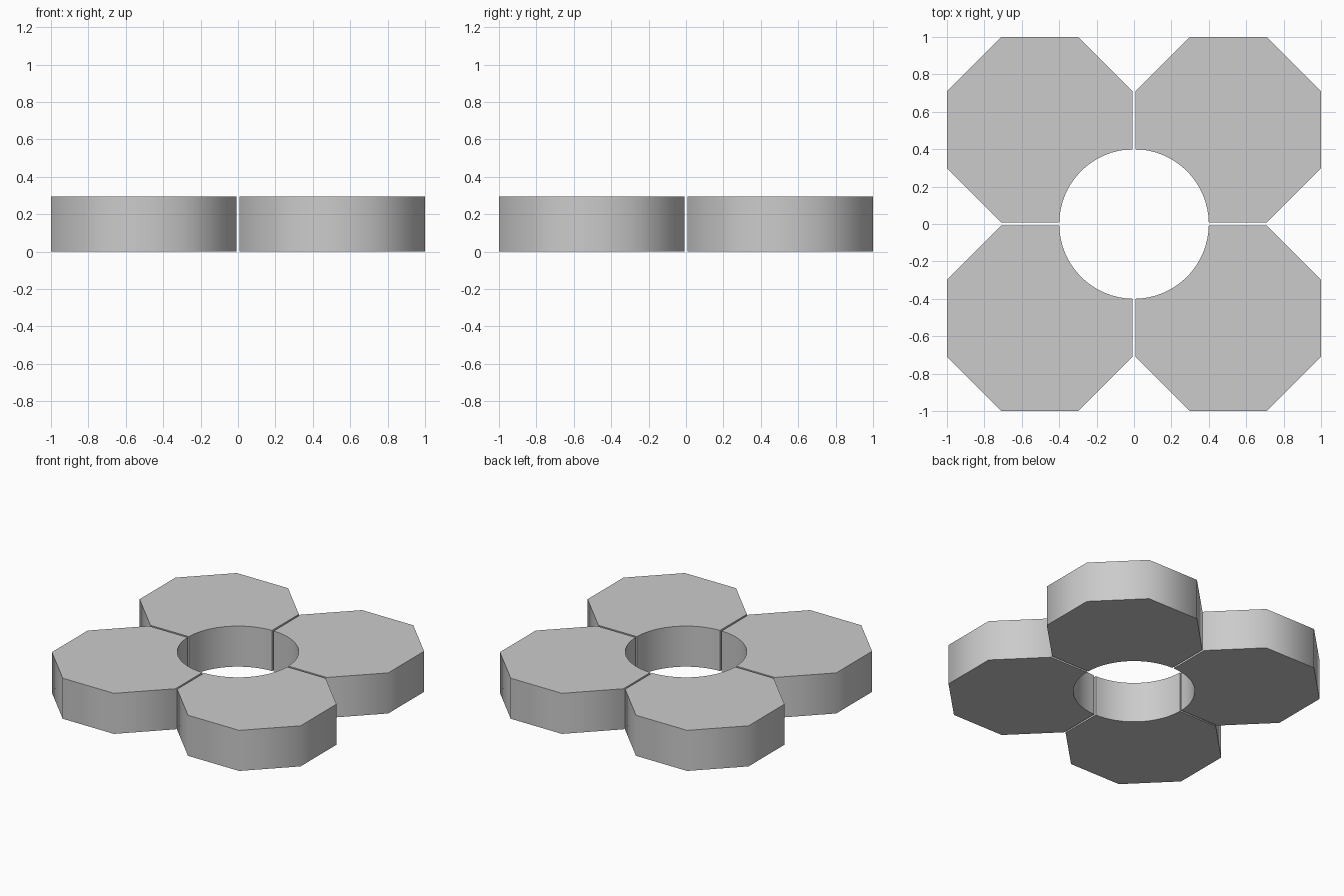
import bpy, bmesh, math

if "Cube" in bpy.data.objects:
    bpy.data.objects.remove(bpy.data.objects["Cube"])

HEIGHT = 0.295
GAP = 0.007      # half the slit between segments
HOLE_R = 0.4
ARC_STEPS = 16

center = (1 + GAP) / 2
apothem = (1 - GAP) / 2
h = apothem * math.tan(math.pi / 8)
lo, hi = center - h, center + h

# Octagon outline in the +x +y quadrant, its inner corner replaced by the bore arc
outline = [(hi, GAP), (1, lo), (1, hi), (hi, 1), (lo, 1), (GAP, hi)]
a0 = math.asin(GAP / HOLE_R)
for i in range(ARC_STEPS + 1):
    a = math.pi / 2 - a0 - (math.pi / 2 - 2 * a0) * i / ARC_STEPS
    outline.append((HOLE_R * math.cos(a), HOLE_R * math.sin(a)))


def octagon_segment(name, turn):
    c, s = math.cos(turn), math.sin(turn)
    bm = bmesh.new()
    base = bm.faces.new([bm.verts.new((c * x - s * y, s * x + c * y, 0)) for x, y in outline])
    top = bmesh.ops.extrude_face_region(bm, geom=[base], use_keep_orig=True)["geom"]
    bmesh.ops.translate(bm, vec=(0, 0, HEIGHT),
                        verts=[v for v in top if isinstance(v, bmesh.types.BMVert)])
    bmesh.ops.recalc_face_normals(bm, faces=bm.faces)
    mesh = bpy.data.meshes.new(name)
    bm.to_mesh(mesh)
    bm.free()
    obj = bpy.data.objects.new(name, mesh)
    bpy.context.collection.objects.link(obj)
    # Soft shading around the octagon sides, crisp rims and bore corners
    bpy.ops.object.select_all(action='DESELECT')
    obj.select_set(True)
    bpy.context.view_layer.objects.active = obj
    bpy.ops.object.shade_smooth_by_angle(angle=math.radians(50))


# Four segments around the central hole
for k, side in enumerate(("back_right", "back_left", "front_left", "front_right")):
    octagon_segment("segment_" + side, k * math.pi / 2)
